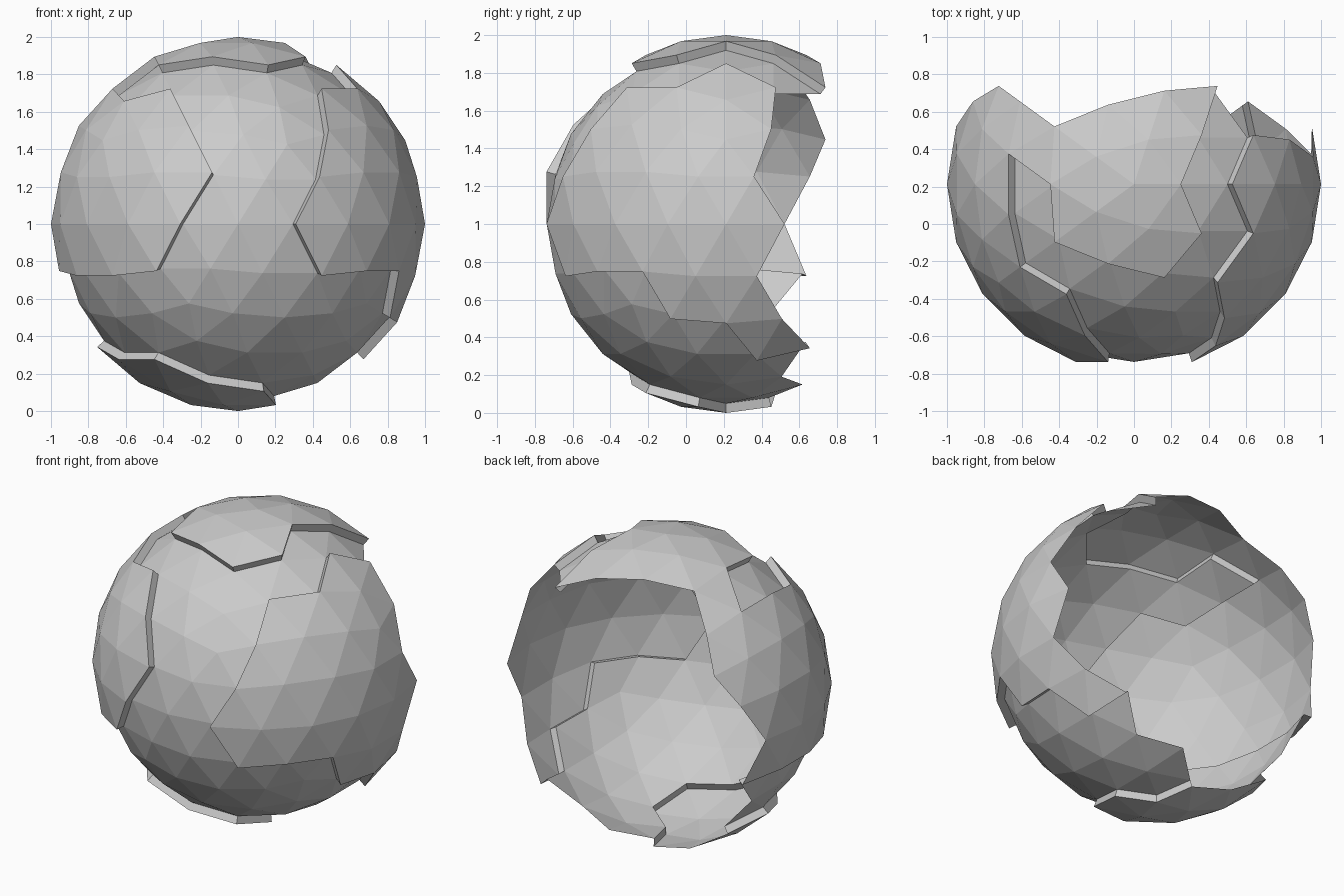
import bpy, bmesh, math
from mathutils import Vector

if "Cube" in bpy.data.objects:
    bpy.data.objects.remove(bpy.data.objects["Cube"])

CENTRE = Vector((0, 0.2126, 1))
OUTER, INNER = 1.0, 0.95

# Faceted ball used as the pattern for every shell piece
ball = bmesh.new()
bmesh.ops.create_icosphere(ball, subdivisions=3, radius=1)
ball.verts.index_update()


def direction(az, z):
    r = math.sqrt(max(0, 1 - z * z))
    a = math.radians(az)
    return Vector((r * math.cos(a), r * math.sin(a), z))


def nearest(items, d, pos):
    return min(items, key=lambda i: (pos(i) - d).length)


def cut(path):
    """Edges walked along the ball through (azimuth, height) points."""
    vs = [nearest(ball.verts, direction(*p), lambda v: v.co) for p in path]
    edges = set()
    for cur, goal in zip(vs, vs[1:]):
        while cur != goal:
            e = min(cur.link_edges, key=lambda k: (k.other_vert(cur).co - goal.co).length)
            edges.add(e)
            cur = e.other_vert(cur)
    return edges


def flood(az, z, stops):
    start = nearest(ball.faces, direction(az, z), lambda f: f.calc_center_median())
    found, todo = {start}, [start]
    while todo:
        for e in todo.pop().edges:
            if e not in stops:
                for f in e.link_faces:
                    if f not in found:
                        found.add(f)
                        todo.append(f)
    return found


def shell(name, faces, radius, rim_edges=()):
    bm = bmesh.new()
    cache = {}

    def vert(v, r):
        if (v.index, r) not in cache:
            cache[v.index, r] = bm.verts.new(v.co * r)
        return cache[v.index, r]

    for f in faces:
        bm.faces.new([vert(v, radius) for v in f.verts])
    # Stepped rim down to the lower shell
    for e in rim_edges:
        loop = next(l for l in e.link_loops if l.face in faces)
        a, b = loop.vert, loop.link_loop_next.vert
        bm.faces.new([vert(b, OUTER), vert(a, OUTER), vert(a, INNER), vert(b, INNER)])
    mesh = bpy.data.meshes.new(name)
    bm.to_mesh(mesh)
    bm.free()
    obj = bpy.data.objects.new(name, mesh)
    obj.location = CENTRE
    bpy.context.collection.objects.link(obj)


# Jagged opening at the back
hole = cut([(22.4, .724), (17.5, .506), (9.5, .232), (18, 0), (9.7, -.277), (18.5, -.506),
            (36, -.675), (36, -.851), (72, -.894), (108, -.962), (144, -.894), (157.6, -.724),
            (162.5, -.506), (153.7, -.277), (162, 0), (153.5, .232), (144, .447), (144, .675),
            (144, .851), (108, .894), (72, .851), (49.6, .724), (22.4, .724)])
# Outline of the right raised plate
right = cut([(22.4, .724), (0, .851), (337.6, .724), (310.4, .724), (305.5, .506), (297.5, .232),
             (288, 0), (297.7, -.277), (314.5, -.232), (333.5, -.232), (341.5, -.506),
             (0, -.526), (13.6, -.724), (36, -.675)])
# Outline of the top and left raised plate
left = cut([(49.6, .724), (36, .894), (0, .962), (324, .894), (288, .851), (252, .894),
            (216, .851), (180, .894), (166.4, .724), (193.6, .724), (216, .675), (238.4, .724),
            (252, .526), (261.7, .277), (252, 0), (242.5, -.232), (225.7, -.277),
            (206.3, -.277), (189.5, -.232), (170.5, -.232), (153.7, -.277)])
# Outline of the bottom raised plate
bottom = cut([(108, -.962), (0, -1), (324, -.962), (288, -.894), (252, -.851), (229.6, -.724),
              (202.4, -.724), (180, -.675), (157.6, -.724)])

stops = hole | right | left | bottom
used = flood(90, 0, stops)
for name, seed, rim in (("right_plate", (0, .02), right),
                        ("top_left_plate", (190, .05), left),
                        ("bottom_plate", (205, -.9), bottom)):
    faces = flood(*seed, stops)
    shell(name, faces, OUTER, rim)
    used |= faces

# Lower shell showing between the raised plates
shell("base_shell", set(ball.faces) - used, INNER)
ball.free()
